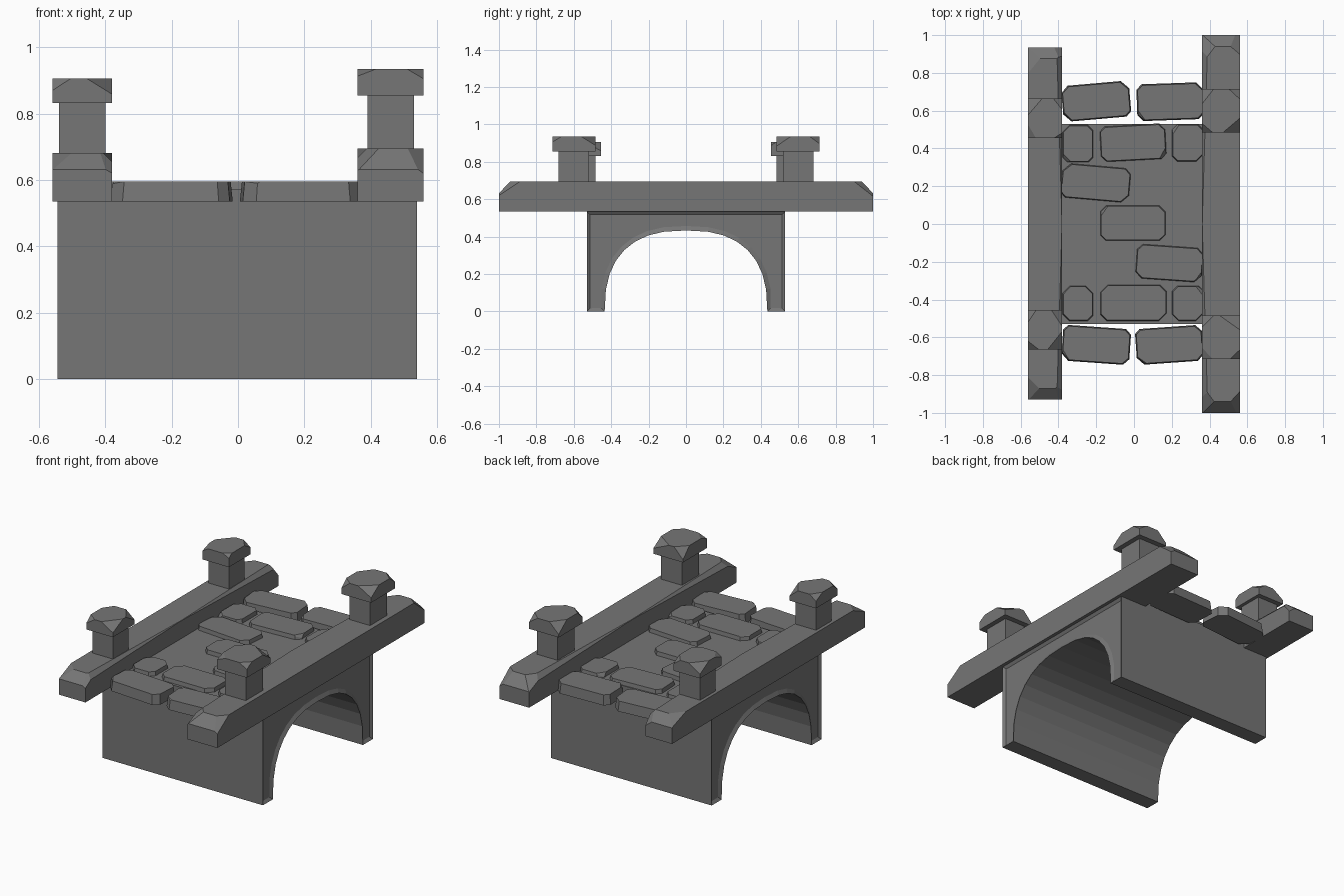
import bpy, bmesh, math, random
from mathutils import Vector, Matrix

if "Cube" in bpy.data.objects:
    bpy.data.objects.remove(bpy.data.objects["Cube"])

random.seed(4)
stone_mat = bpy.data.materials.new("grey_stone")
stone_mat.diffuse_color = (0.18, 0.18, 0.18, 1)
stone_mat.use_nodes = True
stone_mat.node_tree.nodes["Principled BSDF"].inputs["Base Color"].default_value = stone_mat.diffuse_color


def finish(bm, name):
    bmesh.ops.recalc_face_normals(bm, faces=bm.faces)
    me = bpy.data.meshes.new(name)
    bm.to_mesh(me)
    bm.free()
    me.materials.append(stone_mat)
    ob = bpy.data.objects.new(name, me)
    bpy.context.collection.objects.link(ob)
    return ob


def prism(points, axis, a, b):
    """Extrude a 2D outline from a to b along x or z."""
    bm = bmesh.new()
    if axis == 'x':
        vs = [bm.verts.new((a, p, q)) for p, q in points]
        d = (b - a, 0, 0)
    else:
        vs = [bm.verts.new((p, q, a)) for p, q in points]
        d = (0, 0, b - a)
    f = bm.faces.new(vs)
    ext = bmesh.ops.extrude_face_region(bm, geom=[f], use_keep_orig=True)
    moved = [g for g in ext['geom'] if isinstance(g, bmesh.types.BMVert)]
    bmesh.ops.translate(bm, verts=moved, vec=d)
    bmesh.ops.recalc_face_normals(bm, faces=bm.faces)
    return bm


def chip(bm, point, normal):
    """Slice a worn piece off a convex stone."""
    geom = bm.verts[:] + bm.edges[:] + bm.faces[:]
    r = bmesh.ops.bisect_plane(bm, geom=geom, plane_co=point, plane_no=normal,
                               clear_outer=True)
    edges = [e for e in r['geom_cut'] if isinstance(e, bmesh.types.BMEdge)]
    bmesh.ops.holes_fill(bm, edges=edges, sides=0)


def chip_corner(bm, corner, sx, sy, depth):
    n = Vector((sx * random.uniform(.5, 1), sy * random.uniform(.4, 1),
                random.uniform(.7, 1.5))).normalized()
    chip(bm, Vector(corner) - n * depth, n)


# arched body with recessed end panels
N = 16
outline = [(-.53, 0), (-.53, .535), (.53, .535), (.53, 0)]
for i in range(N + 1):
    t = math.pi * i / N
    c, s = math.cos(t), abs(math.sin(t))
    outline.append((.435 * math.copysign(abs(c) ** .8, c),
                    .433 * (s if s > 1e-6 else 0) ** .8))
bm = prism(outline, 'x', -.545, .54)
ends = [f for f in bm.faces if abs(f.normal.x) > .9]
bmesh.ops.inset_individual(bm, faces=ends, thickness=.024, depth=-.012)
finish(bm, "arch_body")

# side beams, each with two capped posts
for side, x0, x1, y0, y1, top, py, ptop, ctop in (
        ("right", .36, .56, -1, 1, .695, .60, .855, .935),
        ("left", -.56, -.38, -.93, .935, .682, .56, .832, .907)):
    beam = [(y0, .535), (y0, .632), (y0 + .06, top), (y1 - .06, top),
            (y1, .632), (y1, .535)]
    bm = prism(beam, 'x', x0, x1)
    for cx, sx in ((x0, -1), (x1, 1)):
        for cy, sy in ((y0, -1), (y1, 1)):
            chip_corner(bm, (cx, cy - sy * .03, .665), sx, sy, .018)
    # long shallow wear along the inner top edge
    inner, sx = (x0, -1) if side == "right" else (x1, 1)
    for sy in (-1, 1):
        n = Vector((sx, sy * .03, 1)).normalized()
        chip(bm, Vector((inner, sy * .2, top)) - n * .005, n)
    finish(bm, side + "_beam")

    xm = (x0 + x1) / 2
    for end, sy in (("front", -1), ("back", 1)):
        yc = sy * py
        h = .082 if side == "right" else .075
        post = [(xm - .07, yc - h), (xm + .07, yc - h),
                (xm + .07, yc + h), (xm - .07, yc + h)]
        finish(prism(post, 'z', top - .02, ptop + .01), f"{side}_{end}_post")
        hy = .115 if side == "right" else .105
        cap = [(x0, yc - hy), (x1, yc - hy), (x1, yc + hy), (x0, yc + hy)]
        bm = prism(cap, 'z', ptop, ctop)
        for sx in (-1, 1):
            for s2 in (-1, 1):
                chip_corner(bm, (x1 if sx > 0 else x0, yc + s2 * hy, ctop),
                            sx, s2, random.uniform(.015, .04))
        finish(bm, f"{side}_{end}_cap")

# deck bed under the paving
finish(prism([(-.385, -.53), (.365, -.53), (.365, .53), (-.385, .53)],
             'z', .53, .572), "deck_bed")


def paving(name, x0, x1, y0, y1, rot, z0):
    """Flagstone with clipped corners and a softened top edge."""
    w, h, c = (x1 - x0) / 2, (y1 - y0) / 2, .035
    pts = []
    for sx, sy in ((-1, -1), (1, -1), (1, 1), (-1, 1)):
        k = c * random.uniform(.7, 1.2)
        pair = [(sx * w, sy * (h - k)), (sx * (w - k), sy * h)]
        pts += pair if sx * sy > 0 else pair[::-1]
    bm = prism(pts, 'z', z0, .596)
    for f in bm.faces:
        if f.normal.z > .9:
            for v in f.verts:
                v.co.x *= 1 - .006 / w
                v.co.y *= 1 - .006 / h
    sx, sy = random.choice((-1, 1)), random.choice((-1, 1))
    chip_corner(bm, (sx * (w - .02), sy * (h - .02), .596), sx, sy, .006)
    bm.transform(Matrix.Translation(((x0 + x1) / 2, (y0 + y1) / 2, 0))
                 @ Matrix.Rotation(math.radians(rot), 4, 'Z'))
    finish(bm, name)


# paving on the bed
for i, s in enumerate((
        (-.18, .17, .335, .525, 3), (.20, .37, .33, .53, 0),
        (-.38, -.215, .325, .525, 0), (-.385, -.02, .125, .31, -5),
        (-.18, .17, -.09, .10, 0), (.01, .365, -.30, -.115, -4),
        (-.18, .175, -.515, -.32, 0), (.20, .37, -.515, -.325, 0),
        (-.38, -.215, -.515, -.325, 0))):
    paving(f"paving_stone_{i + 1}", *s, .56)

# loose overhanging stones at both ends
for i, s in enumerate((
        (-.38, -.02, .555, .745, 5), (.015, .37, .55, .745, 2),
        (-.38, -.02, -.735, -.545, -4), (.01, .365, -.735, -.545, 4))):
    paving(f"end_stone_{i + 1}", *s, .535)
